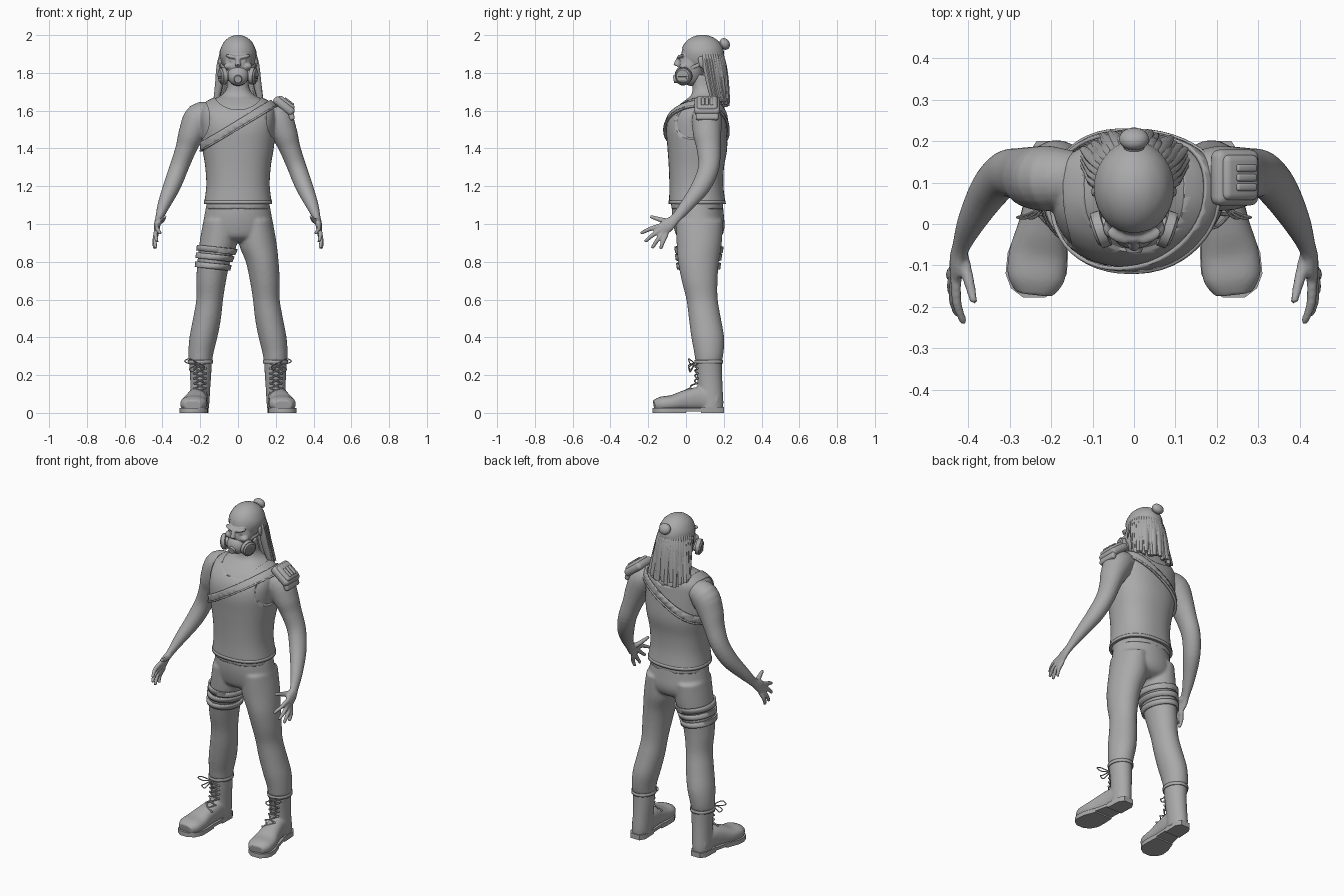
import bpy, bmesh, random
from math import sin, cos, pi, radians, copysign, atan2
from mathutils import Vector, Matrix, Euler

random.seed(4)
cube = bpy.data.objects.get("Cube")
if cube:
    bpy.data.objects.remove(cube)

grey = bpy.data.materials.new("plain_grey")
grey.use_nodes = True
COLOUR = (0.4, 0.4, 0.4, 1)
grey.diffuse_color = COLOUR
grey.node_tree.nodes["Principled BSDF"].inputs["Base Color"].default_value = COLOUR
SIDES = ((1, "left"), (-1, "right"))
X, Y, Z = Vector((1, 0, 0)), Vector((0, 1, 0)), Vector((0, 0, 1))


def finish(name, bm, voxel=0, smooth=3, angle=40):
    """Turn a bmesh into an object, optionally fusing its pieces."""
    bmesh.ops.recalc_face_normals(bm, faces=bm.faces)
    me = bpy.data.meshes.new(name)
    bm.to_mesh(me)
    bm.free()
    me.materials.append(grey)
    ob = bpy.data.objects.new(name, me)
    bpy.context.collection.objects.link(ob)
    bpy.ops.object.select_all(action='DESELECT')
    ob.select_set(True)
    bpy.context.view_layer.objects.active = ob
    if voxel:
        rm = ob.modifiers.new("fuse", 'REMESH')
        rm.mode, rm.voxel_size, rm.use_smooth_shade = 'VOXEL', voxel, True
        sm = ob.modifiers.new("soften", 'SMOOTH')
        sm.factor, sm.iterations = 0.5, smooth
    else:
        bpy.ops.object.shade_smooth_by_angle(angle=radians(angle))
    return ob


def loft(bm, secs, n=24, flat=False, ref=Y, p=2.0, grow=0.0, side=1, steps=4, caps=True):
    """Skin ellipses (x, y, z, half width, half depth) along a smooth path."""
    pts = []
    for i in range(len(secs) - 1):
        a, b, c, d = (secs[max(0, min(len(secs) - 1, i + k))] for k in (-1, 0, 1, 2))
        for s in range(steps):
            t = s / steps
            pts.append([0.5 * (2 * q + (r - o) * t + (2 * o - 5 * q + 4 * r - e) * t * t
                               + (3 * q - o - 3 * r + e) * t ** 3) for o, q, r, e in zip(a, b, c, d)])
    pts.append(list(secs[-1]))
    rings = []
    for i, q in enumerate(pts):
        tan = Vector(pts[min(i + 1, len(pts) - 1)][:3]) - Vector(pts[max(i - 1, 0)][:3])
        tan = Z if flat else tan.normalized()
        u = tan.cross(ref).normalized()
        v = u.cross(tan)
        ring = []
        for k in range(n):
            c, s = cos(2 * pi * k / n), sin(2 * pi * k / n)
            co = (Vector(q[:3]) + u * copysign(abs(c) ** (2 / p), c) * (q[3] + grow)
                  + v * copysign(abs(s) ** (2 / p), s) * (q[4] + grow))
            ring.append(bm.verts.new((co.x * side, co.y, co.z)))
        rings.append(ring)
    for r0, r1 in zip(rings, rings[1:]):
        for k in range(n):
            bm.faces.new((r0[k], r0[(k + 1) % n], r1[(k + 1) % n], r1[k]))
    if caps:
        bm.faces.new(rings[0])
        bm.faces.new(rings[-1])


def blob(bm, loc, rad, rot=(0, 0, 0)):
    m = Matrix.LocRotScale(Vector(loc), Euler(rot), Vector(rad))
    return bmesh.ops.create_uvsphere(bm, u_segments=28, v_segments=18, radius=1, matrix=m)["verts"]


def drum(bm, loc, axis, r1, r2, depth):
    m = Matrix.Translation(loc) @ Vector(axis).to_track_quat('Z', 'Y').to_matrix().to_4x4()
    bmesh.ops.create_cone(bm, cap_ends=True, segments=28, radius1=r1, radius2=r2, depth=depth, matrix=m)


def band(name, secs, grow, at, normal, half, thick, **kw):
    """A strap: the slice of a loft between two parallel planes."""
    bm = bmesh.new()
    loft(bm, secs, n=48, grow=grow, caps=False, **kw)
    no = Vector(normal).normalized()
    for s in (1, -1):
        bmesh.ops.bisect_plane(bm, geom=bm.verts[:] + bm.edges[:] + bm.faces[:],
                               plane_co=Vector(at) + no * half * s, plane_no=no * s, clear_outer=True)
    ob = finish(name, bm)
    so = ob.modifiers.new("thickness", 'SOLIDIFY')
    so.thickness, so.offset = thick, 1


def slab(bm, loc, size, rot, bevel):
    m = Matrix.LocRotScale(Vector(loc), Euler(rot), Vector(size))
    vs = bmesh.ops.create_cube(bm, size=1, matrix=m)["verts"]
    es = list({e for v in vs for e in v.link_edges})
    bmesh.ops.bevel(bm, geom=es, offset=bevel, segments=4, profile=0.5, affect='EDGES')


# Body: torso, neck, arms and hands fused into one skin
torso = [(0, .06, 1.08, .168, .138), (0, .055, 1.2, .160, .135), (0, .055, 1.3, .165, .138),
         (0, .06, 1.4, .181, .15), (0, .055, 1.5, .192, .152), (0, .06, 1.57, .197, .142),
         (0, .075, 1.62, .188, .122), (0, .09, 1.655, .15, .095), (0, .1, 1.68, .09, .075),
         (0, .095, 1.72, .06, .06), (0, .085, 1.79, .054, .055)]
arm = [(.12, .11, 1.59, .05, .06), (.2, .11, 1.565, .08, .078), (.245, .112, 1.48, .07, .075),
       (.275, .12, 1.4, .056, .064), (.312, .12, 1.3, .05, .056), (.35, .08, 1.2, .046, .05),
       (.393, .005, 1.1, .033, .036), (.418, -.055, 1.03, .02, .027), (.428, -.095, .995, .017, .036),
       (.43, -.135, .96, .014, .036)]
tips = [(.41, -.24, .95), (.428, -.218, .905), (.435, -.18, .872), (.44, -.135, .868)]
bm = bmesh.new()
loft(bm, torso, n=40, flat=True, p=2.3)
for s, _ in SIDES:
    loft(bm, arm, side=s)
    for i, tip in enumerate(tips):
        base = Vector((.43, -.12, .97)) + Vector((0, -.62, .78)) * (.027 - .018 * i)
        mid = base.lerp(Vector(tip), .55) + Vector((.008, 0, .004))
        loft(bm, [(*base, .013, .013), (*mid, .012, .012), (*tip, .009, .009)], n=12, side=s)
    loft(bm, [(.42, -.07, 1.01, .014, .02), (.402, -.125, 1.02, .014, .015),
              (.386, -.19, 1.04, .009, .009)], n=12, side=s)
finish("body", bm, .006, 4)

# Sleeveless shirt with neck and arm openings cut out
bm = bmesh.new()
loft(bm, [(0, .06, 1.105, .172, .142)] + torso[1:9], n=56, flat=True, p=2.3, grow=.008)
shirt = finish("tank_top", bm)
bm = bmesh.new()
for x, z, rx, rz in ((0, 1.71, .132, .105), (.255, 1.56, .105, .14), (-.255, 1.56, .105, .14)):
    m = Matrix.LocRotScale(Vector((x, .06, z)), Euler((pi / 2, 0, 0)), Vector((rx, rz, 1)))
    bmesh.ops.create_cone(bm, cap_ends=True, segments=48, radius1=1, radius2=1, depth=.8, matrix=m)
cutter = finish("shirt_cutter", bm)
cutter.hide_render = True
cutter.hide_set(True)
cut = shirt.modifiers.new("openings", 'BOOLEAN')
cut.object, cut.operation, cut.solver = cutter, 'DIFFERENCE', 'EXACT'
cut.use_self = True
hem = [(0, .06, 1.08, .172, .142)] + torso[1:4]
band("shirt_hem", hem, .006, (0, 0, 1.115), Z, .009, .006, flat=True, p=2.3)
band("chest_strap", torso, .01, (0, 0, 1.525), (-.6, 0, 1), .021, .009, flat=True, p=2.3)
band("chest_strap_edge", torso, .011, (0, 0, 1.503), (-.6, 0, 1), .004, .013, flat=True, p=2.3)

# Shoulder pad: base, raised plate and ribs
bm = bmesh.new()
tilt = (0, radians(38), 0)
turn = Euler(tilt).to_matrix()
centre = Vector((.243, .112, 1.625))
slab(bm, centre, (.13, .135, .045), tilt, .02)
slab(bm, centre + turn @ Vector((0, 0, .012)), (.105, .11, .046), tilt, .016)
for i in (-1, 0, 1):
    slab(bm, centre + turn @ Vector((.008, i * .023, .033)), (.06, .018, .018), tilt, .006)
slab(bm, centre + turn @ Vector((.062, 0, -.016)), (.05, .12, .03), (0, radians(75), 0), .012)
finish("shoulder_pad", bm)

# Trousers: hips and legs fused
hips = [(0, .06, 1.13, .162, .132), (0, .063, 1.05, .177, .137), (0, .07, .98, .186, .134),
        (0, .07, .93, .165, .115), (0, .07, .905, .09, .07)]
leg = [(.095, .07, 1.02, .088, .125), (.104, .07, .9, .1, .12), (.128, .066, .8, .087, .108),
       (.142, .072, .7, .079, .095), (.15, .085, .6, .071, .083), (.164, .1, .5, .074, .085),
       (.183, .115, .4, .074, .087), (.196, .121, .32, .067, .078), (.199, .12, .27, .062, .07)]
bm = bmesh.new()
loft(bm, hips, n=40, flat=True)
for s, _ in SIDES:
    loft(bm, leg, n=32, flat=True, side=s)
finish("trousers", bm, .008, 6)
for i, z in enumerate((.865, .825, .777)):
    band("thigh_band_%d" % (i + 1), leg, .002, (-.12, 0, z), (.1, 0, 1), .015, .01, flat=True, side=-1)

# Boots with soles, heels, cuffs and laces
shaft = [(.199, .12, .285, .061, .07), (.198, .124, .2, .056, .067), (.2, .128, .13, .053, .066),
         (.203, .13, .06, .052, .068), (.205, .13, .02, .05, .066)]
foot = [(.205, .165, .06, .046, .046), (.208, .08, .075, .05, .062), (.22, 0, .066, .058, .055),
        (.231, -.07, .052, .07, .043), (.236, -.13, .046, .069, .04), (.24, -.168, .04, .046, .028)]
outline = [(.205, .2, .03), (.206, .17, .049), (.21, .08, .05), (.221, 0, .058), (.232, -.07, .073),
           (.236, -.12, .074), (.239, -.155, .058), (.241, -.178, .026)]


def prism(bm, rows, low, high, side):
    ring = [(x + w, y) for x, y, w in rows] + [(x - w, y) for x, y, w in reversed(rows)]
    face = bm.faces.new([bm.verts.new((x * side, y, low)) for x, y in ring])
    top = bmesh.ops.extrude_face_region(bm, geom=[face])["geom"]
    bmesh.ops.translate(bm, vec=(0, 0, high - low), verts=[v for v in top if isinstance(v, bmesh.types.BMVert)])


def lace_front(z):
    return .052 if z > .16 else .052 - (.16 - z) * 1.25


for s, word in SIDES:
    bm = bmesh.new()
    loft(bm, shaft, n=28, flat=True, side=s)
    loft(bm, foot, n=28, ref=Z, p=2.4, side=s)
    finish(word + "_boot", bm, .006, 3)
    bm = bmesh.new()
    prism(bm, outline, .008, .026, s)
    prism(bm, outline[:3], 0, .03, s)
    prism(bm, outline[3:], 0, .01, s)
    finish(word + "_boot_sole", bm)
    band(word + "_boot_cuff", shaft, .001, (0, 0, .27), Z, .009, .006, flat=True, side=s)
    bm = bmesh.new()
    rows = [.105 + .026 * i for i in range(7)]
    for i, z in enumerate(rows):
        for d in (1, -1):
            x0, y0 = .201 + d * .03, lace_front(z) + .008
            blob(bm, (x0 * s, y0, z), (.006, .006, .006))
            if i < 6:
                z1 = rows[i + 1]
                mid = (.201, (lace_front(z) + lace_front(z1)) / 2 - .005, (z + z1) / 2, .004, .004)
                loft(bm, [(x0, y0, z, .004, .004), mid,
                          (.201 - d * .03, lace_front(z1) + .008, z1, .004, .004)], n=8, side=s)
    for dx, dz in ((.07, .012), (.045, -.03), (-.035, -.02)):
        x, y, z = .212, .046, .262
        path = [(x, y, z), (x + dx * .6, y - .03, z + dz + .012), (x + dx, y - .03, z + dz),
                (x + dx * .6, y - .022, z + dz - .014), (x, y, z)]
        loft(bm, [(*q, .003, .003) for q in path], n=8, side=s)
    finish(word + "_boot_laces", bm)

# Head with brow, cheeks, nose and ears
bm = bmesh.new()
blob(bm, (0, .085, 1.895), (.092, .11, .1))
blob(bm, (0, .03, 1.835), (.073, .07, .105))
loft(bm, [(0, -.03, 1.89, .011, .01), (0, -.045, 1.86, .012, .014), (0, -.055, 1.838, .017, .013)], n=14)
for s, _ in SIDES:
    blob(bm, (s * .034, -.028, 1.886), (.034, .018, .01), (0, s * -.2, s * .35))
    blob(bm, (s * .05, -.01, 1.835), (.025, .025, .018))
    blob(bm, (s * .034, -.022, 1.864), (.013, .012, .009))
    blob(bm, (s * .092, .085, 1.855), (.01, .02, .034), (.2, 0, s * .3))
finish("head", bm, .005, 3)

# Half mask with side filters and a front valve
bm = bmesh.new()
blob(bm, (0, -.015, 1.785), (.056, .045, .052))
drum(bm, (0, -.055, 1.768), (0, -1, -.2), .024, .019, .024)
for s, _ in SIDES:
    axis = Vector((s, -.35, -.1)).normalized()
    hub = Vector((s * .066, -.008, 1.785))
    drum(bm, hub - axis * .012, axis, .026, .03, .04)
    drum(bm, hub + axis * .014, axis, .045, .045, .022)
    drum(bm, hub + axis * .028, axis, .042, .034, .008)
    for k in range(-2, 3):
        slab(bm, hub + axis * .032 + Z * k * .012, (.005, .05 - abs(k) * .008, .005),
             axis.to_track_quat('X', 'Z').to_euler(), .001)
    loft(bm, [(.05, 0, 1.81, .004, .01), (.088, .06, 1.84, .004, .01), (.09, .13, 1.86, .004, .01)],
         n=10, ref=Z, side=s)
finish("breathing_mask", bm)

# Swept-back hair cap, bun and hanging locks
bm = bmesh.new()
blob(bm, (0, .087, 1.897), (.097, .115, .104))
for v in bm.verts:
    ripple = 1 + .012 * cos(26 * atan2(v.co.x, v.co.z - 1.88))
    v.co.x *= ripple
    v.co.z = 1.897 + (v.co.z - 1.897) * (1 + (ripple - 1) * .5)
bmesh.ops.bisect_plane(bm, geom=bm.verts[:] + bm.edges[:] + bm.faces[:], plane_co=(0, -.015, 1.925),
                       plane_no=(0, -.7, -.72), clear_outer=True)
finish("hair_cap", bm)
bm = bmesh.new()
blob(bm, (0, .205, 1.953), (.036, .026, .032), (.5, 0, 0))
blob(bm, (0, .192, 1.947), (.026, .03, .024), (.5, 0, 0))
finish("hair_bun", bm)
bm = bmesh.new()
for i in range(23):
    a = radians(-88 + 8 * i)
    end = 1.625 + random.uniform(-.012, .025)
    inner = random.uniform(.92, 1.04)
    loft(bm, [(.08 * sin(a), .09 + .09 * cos(a), 1.92, .012, .012),
              (.093 * sin(a), .1 + .1 * cos(a), 1.84, .02, .016),
              (.108 * sin(a) * inner, .12 + .092 * cos(a) * inner, 1.74, .021, .015),
              (.132 * sin(a) * inner, .145 + .08 * cos(a) * inner, end, .011, .007)], n=10)
finish("hair_locks", bm)
